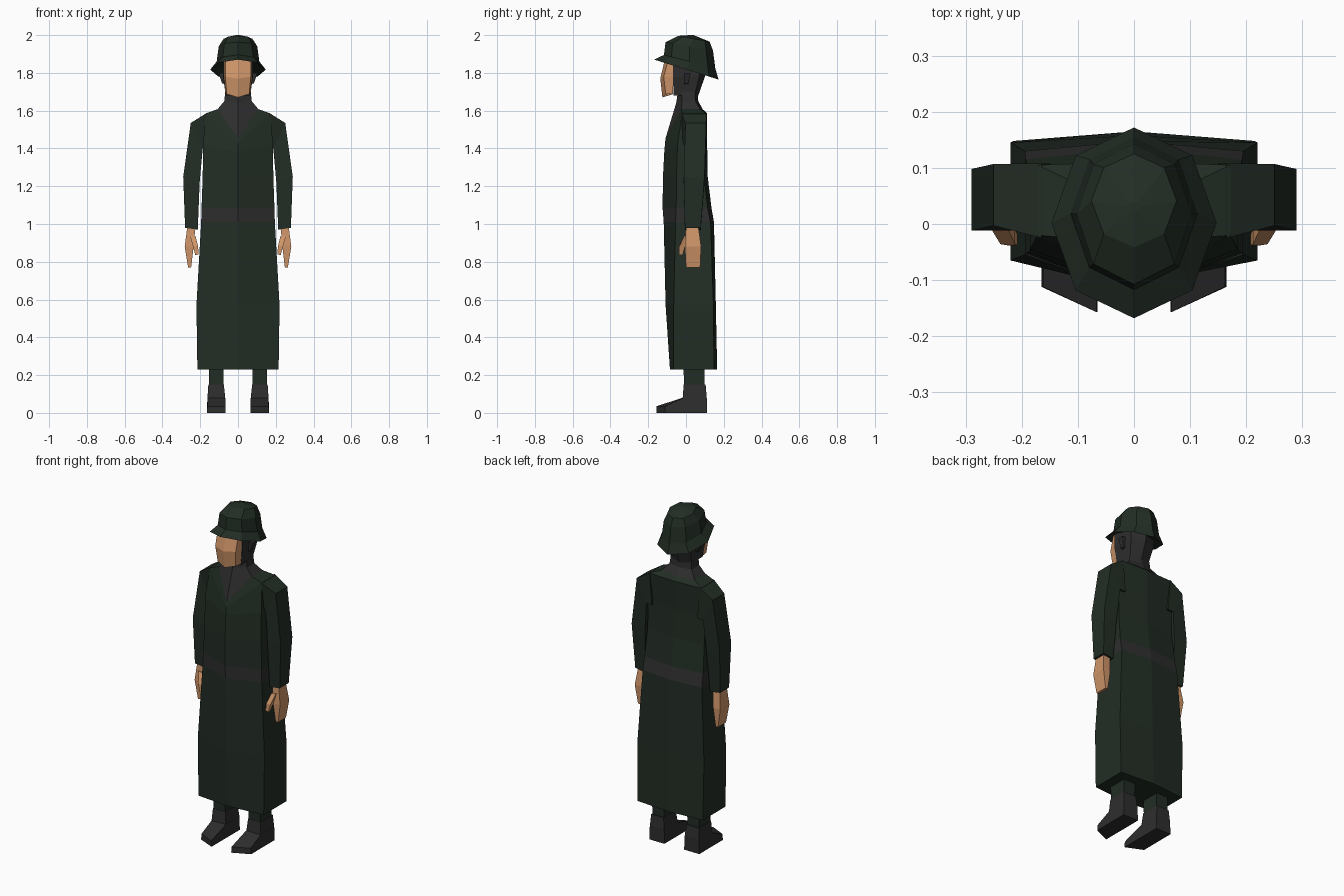
import bpy, bmesh, math


def material(name, rgb):
    m = bpy.data.materials.new(name)
    m.diffuse_color = (*rgb, 1)
    return m


GREEN = material("dark_green_cloth", (0.016, 0.026, 0.018))
GREY = material("charcoal", (0.027, 0.027, 0.028))
SKIN = material("skin", (0.62, 0.30, 0.14))


def loft(name, rings, mats, rule=lambda seg: 0, mirror=False):
    """Skin equal-length rings, cap both ends; rule(segment) picks the material."""
    bm = bmesh.new()
    vs = [[bm.verts.new(p) for p in r] for r in rings]
    n = len(rings[0])
    for s in range(len(rings) - 1):
        for i in range(n):
            j = (i + 1) % n
            f = bm.faces.new((vs[s][i], vs[s][j], vs[s + 1][j], vs[s + 1][i]))
            f.material_index = rule(s)
    bm.faces.new(vs[0][::-1]).material_index = rule(0)
    bm.faces.new(vs[-1]).material_index = rule(len(rings) - 2)
    bmesh.ops.recalc_face_normals(bm, faces=bm.faces)
    me = bpy.data.meshes.new(name)
    bm.to_mesh(me)
    bm.free()
    for m in mats:
        me.materials.append(m)
    ob = bpy.data.objects.new(name, me)
    bpy.context.collection.objects.link(ob)
    if mirror:
        ob.modifiers.new("mirror", 'MIRROR').use_mirror_merge = False
    return ob


def hexring(z, zf, w, f, fc, bc, b):
    """Six-sided section: centre front, two sides, centre back."""
    return [(0, f, zf), (w, fc, z), (w, bc, z), (0, b, z), (-w, bc, z), (-w, fc, z)]


def rect(x0, x1, y0, y1, z0, z1):
    """Four-sided section, z0 at the inner edge and z1 at the outer edge."""
    return [(x0, y0, z0), (x1, y0, z1), (x1, y1, z1), (x0, y1, z0)]


def octring(w, yf, yb, zf, zb):
    """Eight-sided oval sloping from zf at the front to zb at the back."""
    out = []
    for i in range(8):
        a = i * math.pi / 4
        t = (1 - math.cos(a)) / 2
        out.append((w * math.sin(a), yf + (yb - yf) * t, zf + (zb - zf) * t))
    return out


# Long coat with belt (segment 2) and collar/neck (segments 7 and up)
loft("long_coat", [
    hexring(0.23, 0.23, 0.215, -0.085, -0.065, 0.148, 0.165),
    hexring(0.57, 0.57, 0.22, -0.108, -0.065, 0.145, 0.158),
    hexring(1.01, 1.01, 0.195, -0.118, -0.055, 0.130, 0.148),
    hexring(1.085, 1.085, 0.193, -0.124, -0.052, 0.115, 0.135),
    hexring(1.25, 1.25, 0.187, -0.122, -0.050, 0.095, 0.115),
    hexring(1.42, 1.38, 0.185, -0.115, -0.045, 0.092, 0.112),
    hexring(1.585, 1.43, 0.172, -0.111, -0.020, 0.105, 0.112),
    hexring(1.608, 1.455, 0.108, -0.108, -0.025, 0.075, 0.088),
    hexring(1.65, 1.64, 0.073, -0.052, -0.020, 0.050, 0.065),
    hexring(1.72, 1.72, 0.065, -0.040, -0.020, 0.045, 0.062),
], [GREEN, GREY], lambda s: 1 if s == 2 or s >= 7 else 0)

# Sleeves
loft("sleeve", [
    rect(0.15, 0.165, -0.025, 0.108, 1.40, 1.588),
    rect(0.187, 0.25, -0.003, 0.107, 1.40, 1.535),
    rect(0.203, 0.29, -0.012, 0.098, 1.22, 1.25),
    rect(0.213, 0.28, -0.006, 0.078, 0.97, 0.98),
], [GREEN], mirror=True)

# Hands and thumbs
loft("hand", [
    rect(0.225, 0.268, 0.000, 0.065, 0.99, 0.99),
    rect(0.235, 0.282, -0.006, 0.080, 0.88, 0.88),
    rect(0.248, 0.264, 0.000, 0.075, 0.77, 0.77),
], [SKIN], mirror=True)
loft("thumb", [
    rect(0.225, 0.255, -0.008, 0.025, 0.935, 0.94),
    rect(0.212, 0.238, -0.036, -0.005, 0.885, 0.88),
    rect(0.208, 0.226, -0.038, -0.018, 0.84, 0.835),
], [SKIN], mirror=True)

# Trouser legs
loft("trouser_leg", [
    rect(0.078, 0.153, -0.010, 0.098, 0.14, 0.14),
    rect(0.076, 0.155, -0.015, 0.100, 0.30, 0.30),
], [GREEN], mirror=True)


# Boots: slanted toe, built from toe to heel then up the shaft
def boot_section(y_in, y_out, top):
    return [(0.065, y_in, 0), (0.165, y_out, 0),
            (0.162, y_out, top), (0.067, y_in, top)]


loft("boot_foot", [
    boot_section(-0.157, -0.112, 0.035),
    boot_section(-0.018, -0.012, 0.08),
    boot_section(0.11, 0.11, 0.08),
], [GREY], mirror=True)
loft("boot_shaft", [
    rect(0.067, 0.162, -0.018, 0.11, 0.075, 0.075),
    rect(0.075, 0.157, -0.012, 0.104, 0.15, 0.15),
], [GREY], mirror=True)

# Hooded head and ears
loft("head", [
    hexring(1.68, 1.68, 0.064, -0.065, -0.065, 0.045, 0.065),
    hexring(1.78, 1.78, 0.080, -0.070, -0.070, 0.070, 0.100),
    hexring(1.88, 1.88, 0.080, -0.070, -0.070, 0.075, 0.105),
], [GREY])
loft("ear", [
    rect(0.07, 0.085, -0.01, 0.012, 1.74, 1.745),
    rect(0.07, 0.102, -0.01, 0.025, 1.80, 1.80),
], [GREY], mirror=True)


# Face
def face_ring(z, zf, w, f):
    half = [(w * 0.9, f + 0.018, z), (w, -0.068, z)]
    return [(0, f, zf)] + half + [(-x, y, h) for x, y, h in half[::-1]]


loft("face", [
    face_ring(1.688, 1.67, 0.066, -0.125),
    face_ring(1.78, 1.77, 0.075, -0.136),
    face_ring(1.87, 1.87, 0.075, -0.112),
], [SKIN])

# Helmet: underside, flared brim, crown
loft("helmet", [
    octring(0.100, -0.100, 0.130, 1.875, 1.80),
    octring(0.147, -0.168, 0.172, 1.870, 1.765),
    octring(0.113, -0.117, 0.155, 1.895, 1.825),
    octring(0.102, -0.108, 0.143, 1.963, 1.918),
    octring(0.076, -0.042, 0.125, 1.996, 1.965),
    octring(0.010, 0.020, 0.040, 2.0, 2.0),
], [GREEN])
